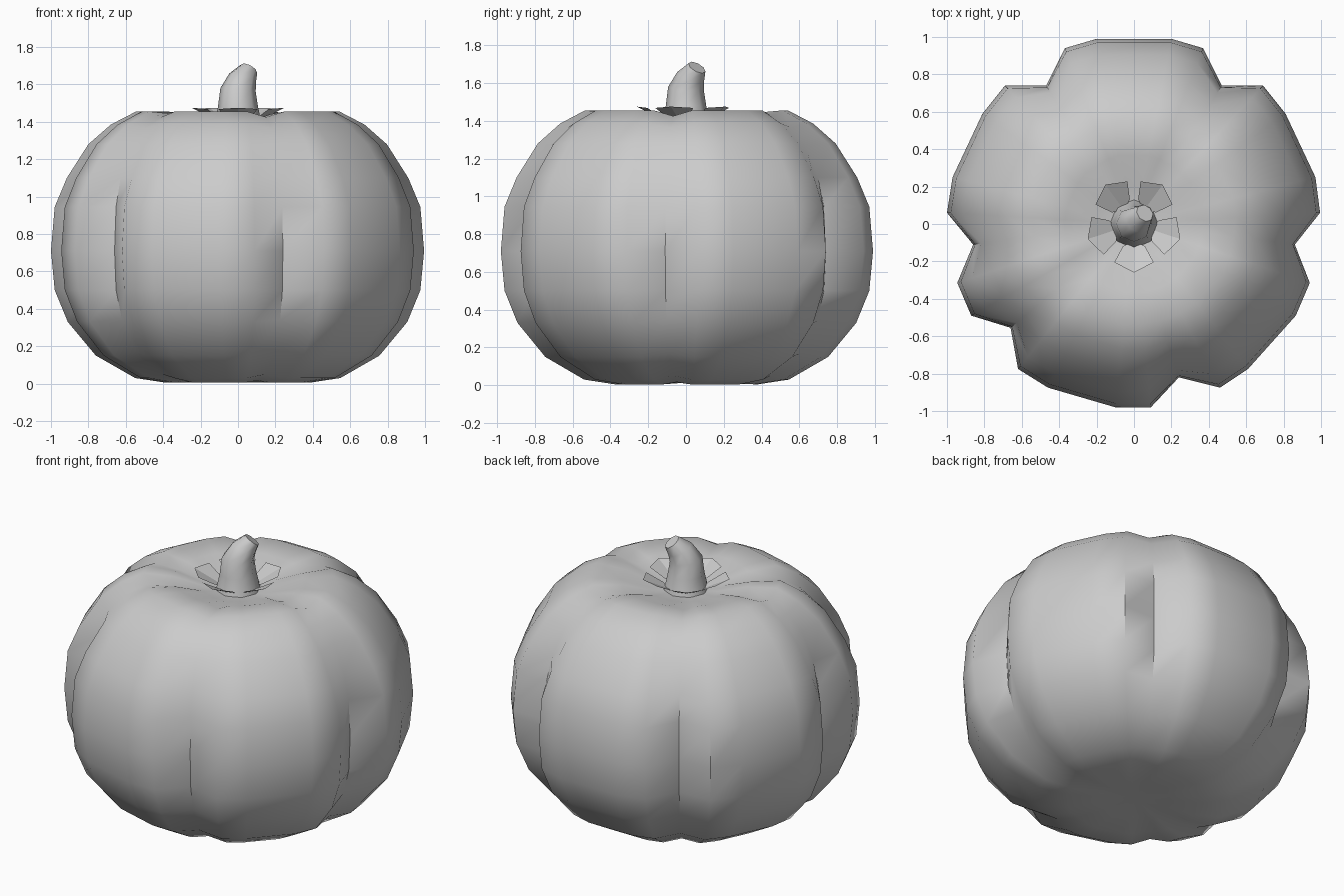
import bpy, bmesh
from math import radians, cos, sin, tau, hypot
from mathutils import Vector

if "Cube" in bpy.data.objects:
    bpy.data.objects.remove(bpy.data.objects["Cube"])


def finish(bm, name, angle=None):
    bmesh.ops.recalc_face_normals(bm, faces=bm.faces[:])
    me = bpy.data.meshes.new(name)
    bm.to_mesh(me)
    bm.free()
    ob = bpy.data.objects.new(name, me)
    bpy.context.collection.objects.link(ob)
    if angle:
        bpy.ops.object.select_all(action='DESELECT')
        ob.select_set(True)
        bpy.context.view_layer.objects.active = ob
        bpy.ops.object.shade_smooth_by_angle(angle=radians(angle))
    return ob


def loft(rings, name, angle, ends):
    bm = bmesh.new()
    loops = [[bm.verts.new(p) for p in r] for r in rings]
    n = len(loops[0])
    for a, b in zip(loops, loops[1:]):
        for i in range(n):
            j = (i + 1) % n
            bm.faces.new((a[i], a[j], b[j], b[i]))
    for loop, end in ((loops[0], ends[0]), (loops[-1], ends[1])):
        if end is None:
            bm.faces.new(loop)
        else:
            c = bm.verts.new(end)
            for i in range(n):
                bm.faces.new((loop[i], loop[(i + 1) % n], c))
    return finish(bm, name, angle)


# Body: six ribs, each starting with its groove point
ribs = [
    [(.86, -.11), (.995, .06), (.97, .25), (.81, .59), (.69, .74)],
    [(.47, .74), (.37, .94), (.20, .99), (-.20, .99), (-.37, .94)],
    [(-.47, .74), (-.69, .74), (-.81, .59), (-.97, .25), (-1.0, .06)],
    [(-.86, -.11), (-.945, -.315), (-.87, -.49)],
    [(-.66, -.555), (-.62, -.775), (-.46, -.875), (-.10, -.98), (.09, -.98)],
    [(.24, -.82), (.46, -.875), (.61, -.775), (.865, -.49), (.94, -.315)],
]
# ring: scale, height, groove depth, groove height shift
profile = [
    (.20, .012, 0, 0), (.385, .005, .1, .012), (.55, .03, .3, .02),
    (.76, .15, .55, .015), (.91, .33, .8, .01), (.98, .50, .95, 0),
    (1, .71, 1, 0), (.98, .945, .95, 0), (.915, 1.10, .75, 0),
    (.80, 1.28, .5, -.01), (.68, 1.385, .3, -.02), (.545, 1.455, .12, -.03),
    (.37, 1.44, .05, -.025), (.20, 1.39, 0, 0),
]
rings = []
for s, z, depth, dz in profile:
    ring = []
    for rib in ribs:
        for k, (x, y) in enumerate(rib):
            f, h = s, z
            if k == 0:
                f *= 1 + (1 - depth) * (1 / hypot(x, y) - 1)
                h += dz
            ring.append((x * f, y * f, h))
    rings.append(ring)
loft(rings, "pumpkin_body", 50, ((0, 0, .02), (0, 0, 1.37)))

# Stem: tapering and bending towards the back right
stem = []
for off, z, r, tilt in [(0, 1.36, .135, 0), (0, 1.42, .12, 0), (0, 1.48, .107, 0),
                        (0, 1.57, .095, .1), (.025, 1.635, .075, .35),
                        (.058, 1.682, .05, .55)]:
    axis = Vector((tilt, tilt, 1)).normalized()
    q = Vector((0, 0, 1)).rotation_difference(axis)
    stem.append([q @ Vector((r * cos(i * tau / 8), r * sin(i * tau / 8), 0))
                 + Vector((off, off, z)) for i in range(8)])
loft(stem, "stem", 50, (None, None))

# Five upturned leaves around the stem
bm = bmesh.new()
for k in range(5):
    a = radians(270 + 72 * k)
    out, side = Vector((cos(a), sin(a), 0)), Vector((-sin(a), cos(a), 0))
    p = [bm.verts.new(out * r + side * w + Vector((0, 0, z))) for r, w, z in
         [(.09, 0, 1.39), (.12, .06, 1.415), (.205, .105, 1.468),
          (.26, 0, 1.475), (.205, -.105, 1.468), (.12, -.06, 1.415)]]
    bm.faces.new((p[0], p[3], p[2], p[1]))
    bm.faces.new((p[0], p[5], p[4], p[3]))
finish(bm, "leaves")
